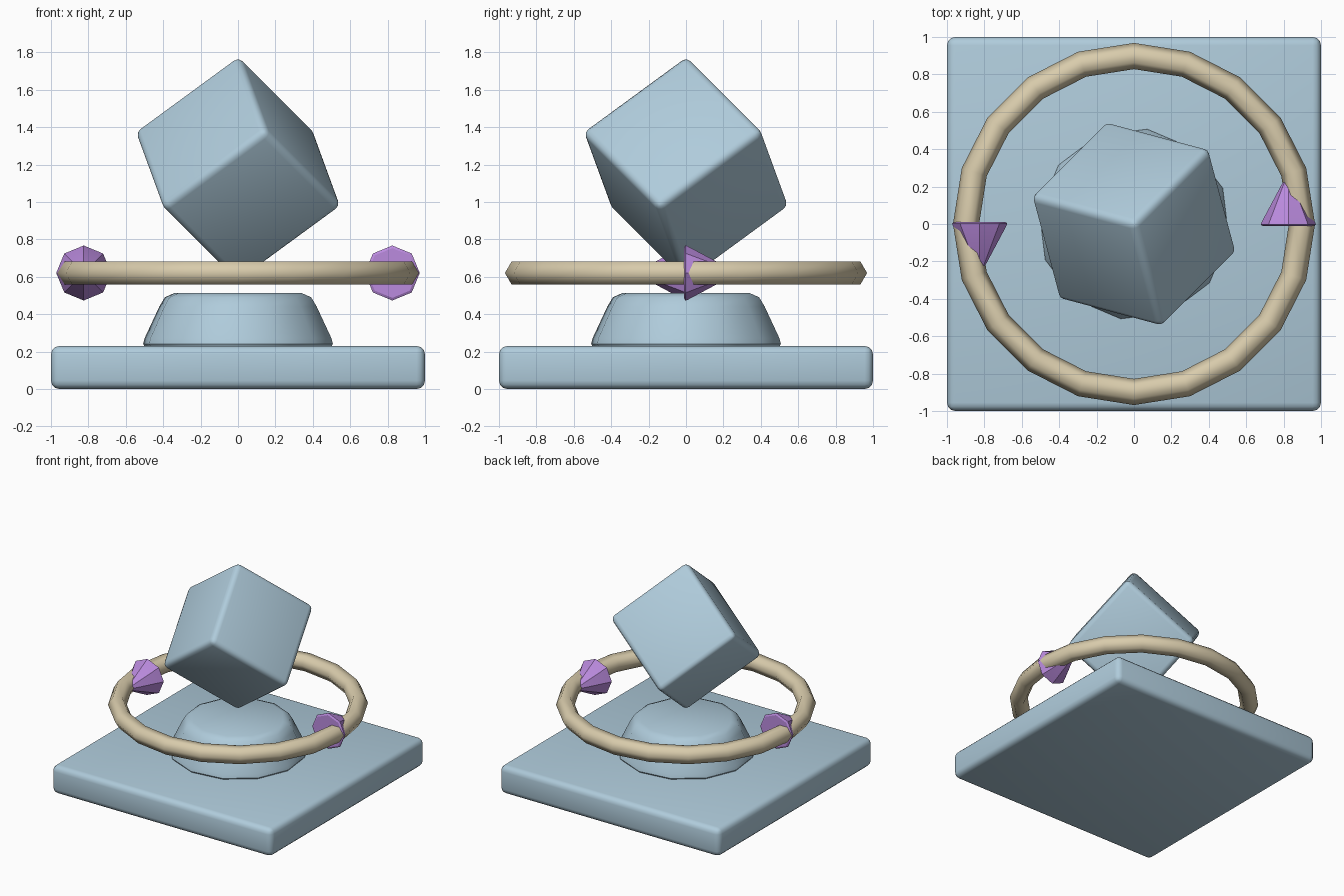
import bpy, bmesh, math
from mathutils import Matrix, Vector

if "Cube" in bpy.data.objects:
    bpy.data.objects.remove(bpy.data.objects["Cube"])


def material(name, rgb):
    m = bpy.data.materials.new(name)
    m.diffuse_color = (*rgb, 1)
    m.use_nodes = True
    m.node_tree.nodes["Principled BSDF"].inputs["Base Color"].default_value = m.diffuse_color
    return m


BLUE = material("pale blue", (0.43, 0.60, 0.71))
SAND = material("sand", (0.69, 0.60, 0.41))
PURPLE = material("purple", (0.50, 0.26, 0.74))


def finish(ob, name, mat, angle=40):
    ob.name = name
    ob.data.materials.clear()
    ob.data.materials.append(mat)
    bpy.ops.object.select_all(action='DESELECT')
    ob.select_set(True)
    bpy.context.view_layer.objects.active = ob
    bpy.ops.object.shade_smooth_by_angle(angle=math.radians(angle))
    return ob


def rounded_box(name, size, bevel, mat, matrix):
    bm = bmesh.new()
    bmesh.ops.create_cube(bm, size=1)
    bmesh.ops.scale(bm, vec=size, verts=bm.verts)
    bmesh.ops.bevel(bm, geom=bm.edges[:], offset=bevel, segments=3,
                    profile=0.5, affect='EDGES')
    bm.transform(matrix)
    me = bpy.data.meshes.new(name)
    bm.to_mesh(me)
    bm.free()
    ob = bpy.data.objects.new(name, me)
    bpy.context.collection.objects.link(ob)
    return finish(ob, name, mat)


def lathe(name, profile, sides, mat, matrix, turn=0.0, angle=40):
    bm = bmesh.new()
    rings = []
    for r, z in profile:
        rings.append([bm.verts.new((r * math.cos(turn + math.tau * i / sides),
                                    r * math.sin(turn + math.tau * i / sides), z))
                      for i in range(sides)])
    for a, b in zip(rings, rings[1:]):
        for i in range(sides):
            j = (i + 1) % sides
            bm.faces.new((a[i], a[j], b[j], b[i]))
    bm.faces.new(rings[0][::-1])
    bm.faces.new(rings[-1])
    bm.transform(matrix)
    me = bpy.data.meshes.new(name)
    bm.to_mesh(me)
    bm.free()
    ob = bpy.data.objects.new(name, me)
    bpy.context.collection.objects.link(ob)
    return finish(ob, name, mat, angle)


# Square base slab
rounded_box("base", (2, 2, 0.23), 0.045, BLUE, Matrix.Translation((0, 0, 0.115)))

# Round tapered pedestal
lathe("pedestal", [(0.50, 0.22), (0.512, 0.24), (0.505, 0.27), (0.425, 0.44),
                   (0.395, 0.49), (0.345, 0.512)], 12, BLUE,
      Matrix.Identity(4), math.radians(22))

# Floating cube balanced on one corner
to_corner = Vector((1, 1, 1)).rotation_difference(Vector((0, 0, 1))).to_matrix().to_4x4()
edge = to_corner @ Vector((1, 1, -1))
spin = math.radians(-15) - math.atan2(edge.y, edge.x)
if (to_corner @ Vector((1, 1, -1))).z > 0:
    spin += math.radians(60)
    # upper corners must point to 45, 165 and 285 degrees
    spin = math.radians(45) - math.atan2(edge.y, edge.x)
rounded_box("floating_cube", (0.71, 0.71, 0.71), 0.04, BLUE,
            Matrix.Translation((0, 0, 1.176)) @ Matrix.Rotation(spin, 4, 'Z') @ to_corner)

# Hovering ring
bpy.ops.mesh.primitive_torus_add(major_segments=20, minor_segments=6,
                                 major_radius=0.898, minor_radius=0.07,
                                 location=(0, 0, 0.62))
finish(bpy.context.object, "ring", SAND, 65)

# Two arrow heads pointing round the ring
for name, side in (("right_arrow", 1), ("left_arrow", -1)):
    place = (Matrix.Translation((0.825 * side, 0, 0.62))
             @ Matrix.Rotation(math.radians(-90 * side), 4, 'X'))
    lathe(name, [(0.133, -0.012), (0.147, -0.004), (0.145, 0.006), (0.022, 0.237),
                 (0.008, 0.245)], 8, PURPLE, place, 0, 30)
